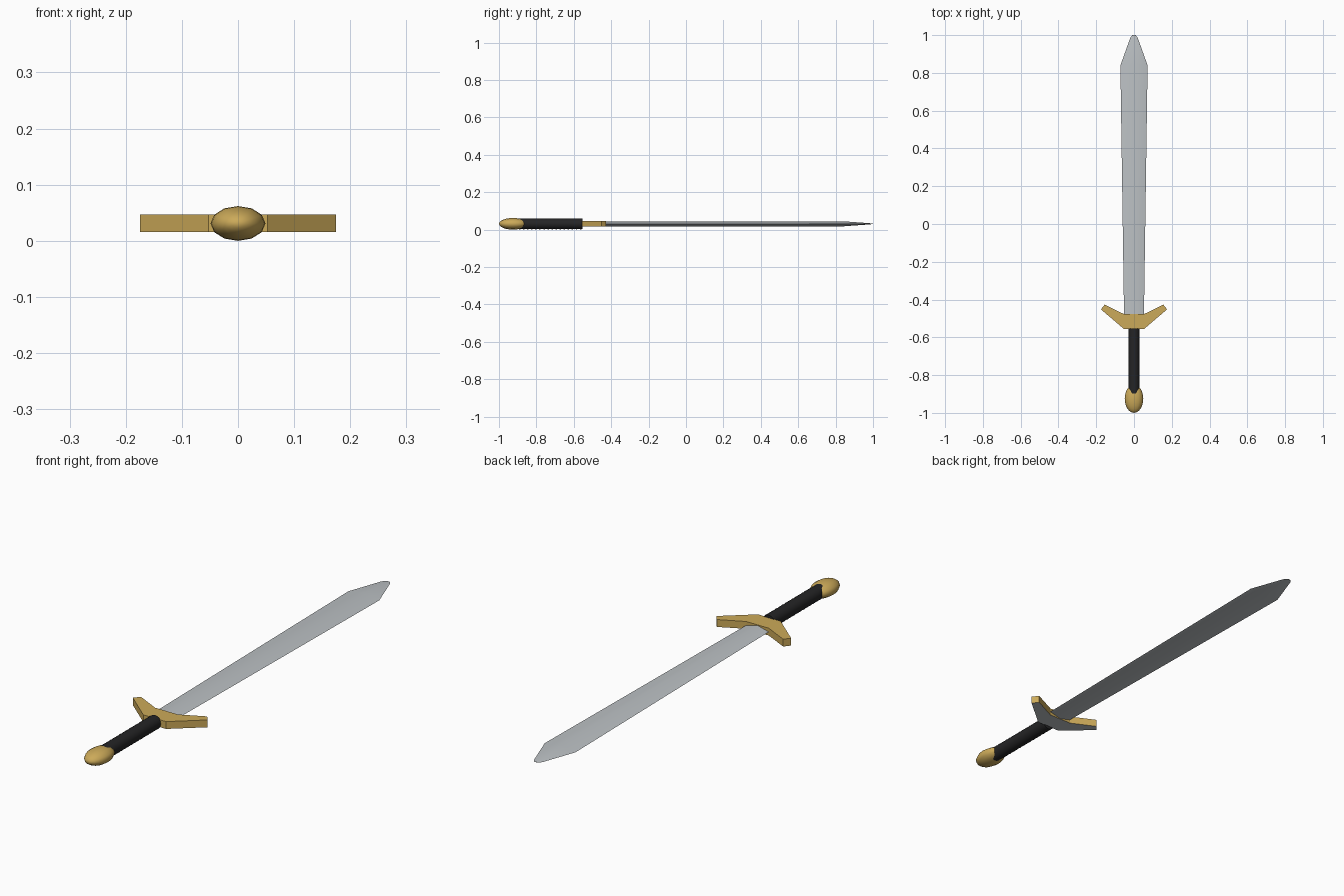
import bpy, bmesh, math
from mathutils import Matrix

if "Cube" in bpy.data.objects:
    bpy.data.objects.remove(bpy.data.objects["Cube"])

ZC = 0.031  # height of the sword's centre line


def material(name, rgb):
    m = bpy.data.materials.new(name)
    m.diffuse_color = (*rgb, 1)
    m.use_nodes = True
    m.node_tree.nodes["Principled BSDF"].inputs["Base Color"].default_value = m.diffuse_color
    return m


steel = material("steel", (0.50, 0.53, 0.55))
gold = material("gold", (0.60, 0.40, 0.10))
black = material("black leather", (0.018, 0.018, 0.019))


def finish(bm, name, mats, smooth=None):
    bmesh.ops.recalc_face_normals(bm, faces=bm.faces)
    me = bpy.data.meshes.new(name)
    bm.to_mesh(me)
    bm.free()
    ob = bpy.data.objects.new(name, me)
    bpy.context.collection.objects.link(ob)
    for m in mats:
        me.materials.append(m)
    if smooth:
        bpy.ops.object.select_all(action='DESELECT')
        ob.select_set(True)
        bpy.context.view_layer.objects.active = ob
        bpy.ops.object.shade_smooth_by_angle(angle=math.radians(smooth))
    return ob


def loft(stations, sides):
    """Skin elliptical rings (y, half width, half height) along the sword."""
    bm = bmesh.new()
    rings = []
    for y, w, h in stations:
        angles = [2 * math.pi * i / sides for i in range(sides)]
        rings.append([bm.verts.new((w * math.cos(a), y, ZC + h * math.sin(a))) for a in angles])
    for a, b in zip(rings, rings[1:]):
        for i in range(sides):
            j = (i + 1) % sides
            bm.faces.new((a[i], a[j], b[j], b[i]))
    bm.faces.new(rings[0])
    bm.faces.new(rings[-1])
    return bm


# Blade: diamond section, widening toward the point
blade = [(-0.53, 0.052, 0.0135), (0.84, 0.072, 0.0135),
         (0.985, 0.020, 0.003), (1.0, 0.009, 0.001)]
finish(loft(blade, 4), "blade", [steel], 30)

# Grip: cylinder with shallow wrap ribs
Y0, Y1, N = -0.90, -0.553, 16
ribs = [(Y0 + (Y1 - Y0) * i / (2 * N), r, r)
        for i in range(2 * N + 1) for r in [0.0295 if i % 2 else 0.0283]]
finish(loft(ribs, 16), "grip", [black], 40)

# Pommel: flattened egg
bm = bmesh.new()
bmesh.ops.create_uvsphere(bm, u_segments=12, v_segments=12, radius=1)
bm.transform(Matrix.Translation((0, -0.925, ZC))
             @ Matrix.Diagonal((0.049, 0.075, 0.031, 1))
             @ Matrix.Rotation(math.pi / 2, 4, 'X'))
finish(bm, "pommel", [gold], 60)

# Crossguard: swept outline, mirrored and extruded; steel underside
half = [(0.053, -0.556), (0.175, -0.452), (0.155, -0.427), (0.053, -0.477)]
outline = half + [(-x, y) for x, y in reversed(half)]
bm = bmesh.new()
base = bm.faces.new([bm.verts.new((x, y, 0.016)) for x, y in outline])
ext = bmesh.ops.extrude_face_region(bm, geom=[base], use_keep_orig=True)
top = [v for v in ext["geom"] if isinstance(v, bmesh.types.BMVert)]
bmesh.ops.translate(bm, verts=top, vec=(0, 0, 0.031))
bmesh.ops.recalc_face_normals(bm, faces=bm.faces)
for f in bm.faces:
    f.material_index = 1 if f.normal.z < -0.5 else 0
finish(bm, "crossguard", [gold, steel])
